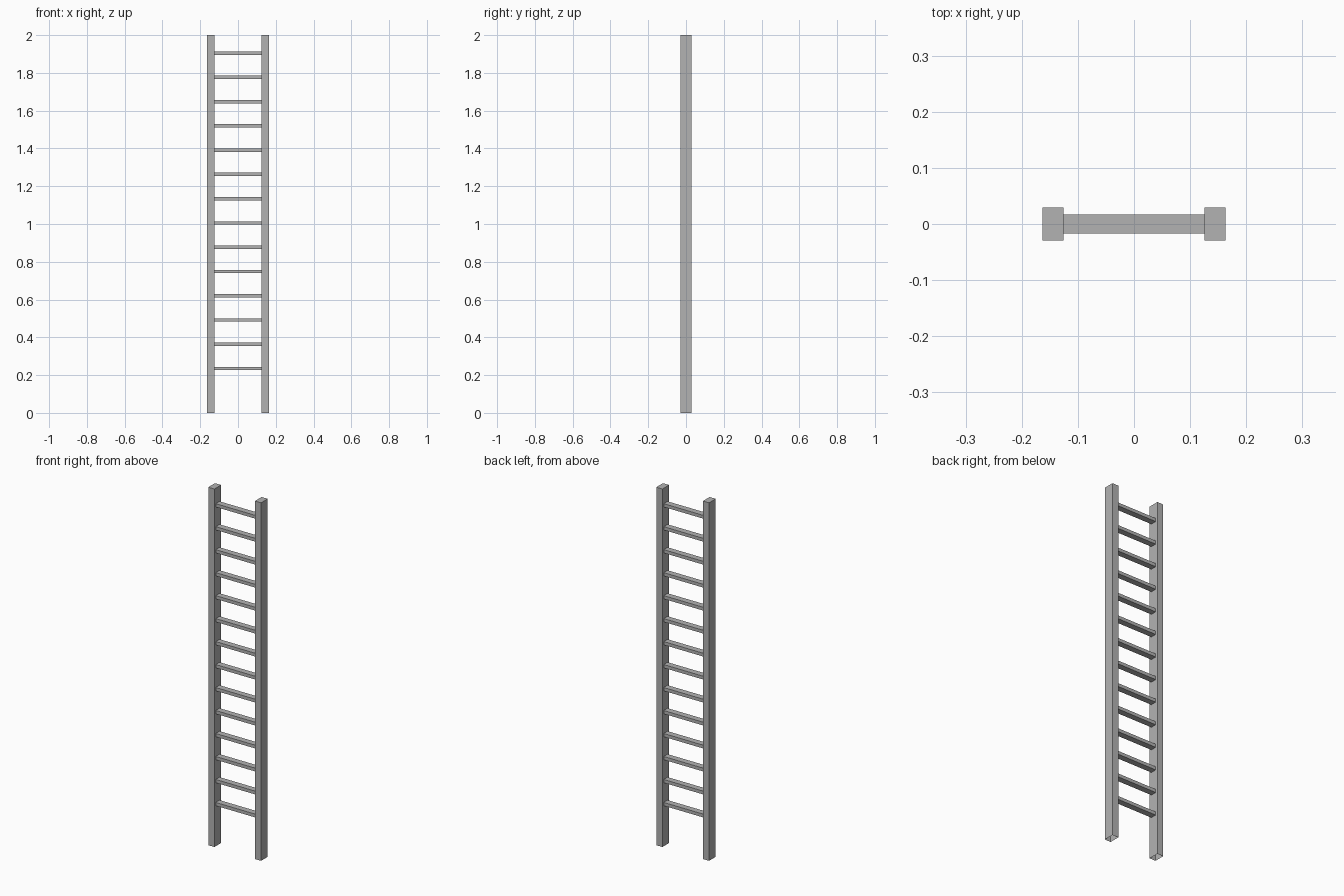
import bpy
import bmesh

# Remove the default cube
cube = bpy.data.objects.get("Cube")
if cube:
    bpy.data.objects.remove(cube, do_unlink=True)

HEIGHT = 2.0
RAIL_W, RAIL_D = 0.0375, 0.059
HALF_WIDTH = 0.163
RUNG_D, RUNG_H = 0.034, 0.0185
RUNGS, FIRST_Z, LAST_Z = 14, 0.235, 1.904

# Single flat grey
grey = bpy.data.materials.new("plain grey")
grey.use_nodes = True
colour = (0.45, 0.45, 0.45, 1)
grey.diffuse_color = colour
grey.node_tree.nodes["Principled BSDF"].inputs["Base Color"].default_value = colour


def box(name, centre, size, open_faces=()):
    """Flat-sided box; faces whose normal is in open_faces are left out."""
    bm = bmesh.new()
    bmesh.ops.create_cube(bm, size=1)
    bm.normal_update()
    gone = [f for f in bm.faces if tuple(round(c) for c in f.normal) in open_faces]
    bmesh.ops.delete(bm, geom=gone, context='FACES_ONLY')
    bmesh.ops.scale(bm, vec=size, verts=bm.verts)
    mesh = bpy.data.meshes.new(name)
    bm.to_mesh(mesh)
    bm.free()
    mesh.materials.append(grey)
    obj = bpy.data.objects.new(name, mesh)
    obj.location = centre
    bpy.context.collection.objects.link(obj)
    return obj


# Upright rails, hollow at the foot
for side, sign in (("left", 1), ("right", -1)):
    box(side + "_rail", (sign * (HALF_WIDTH - RAIL_W / 2), 0, HEIGHT / 2),
        (RAIL_W, RAIL_D, HEIGHT), open_faces={(0, 0, -1)})

# Evenly spaced rungs, butted between the rails
rung_length = 2 * (HALF_WIDTH - RAIL_W)
step = (LAST_Z - FIRST_Z) / (RUNGS - 1)
for i in range(RUNGS):
    box(f"rung_{i + 1}", (0, 0, FIRST_Z + i * step),
        (rung_length, RUNG_D, RUNG_H), open_faces={(1, 0, 0), (-1, 0, 0)})
